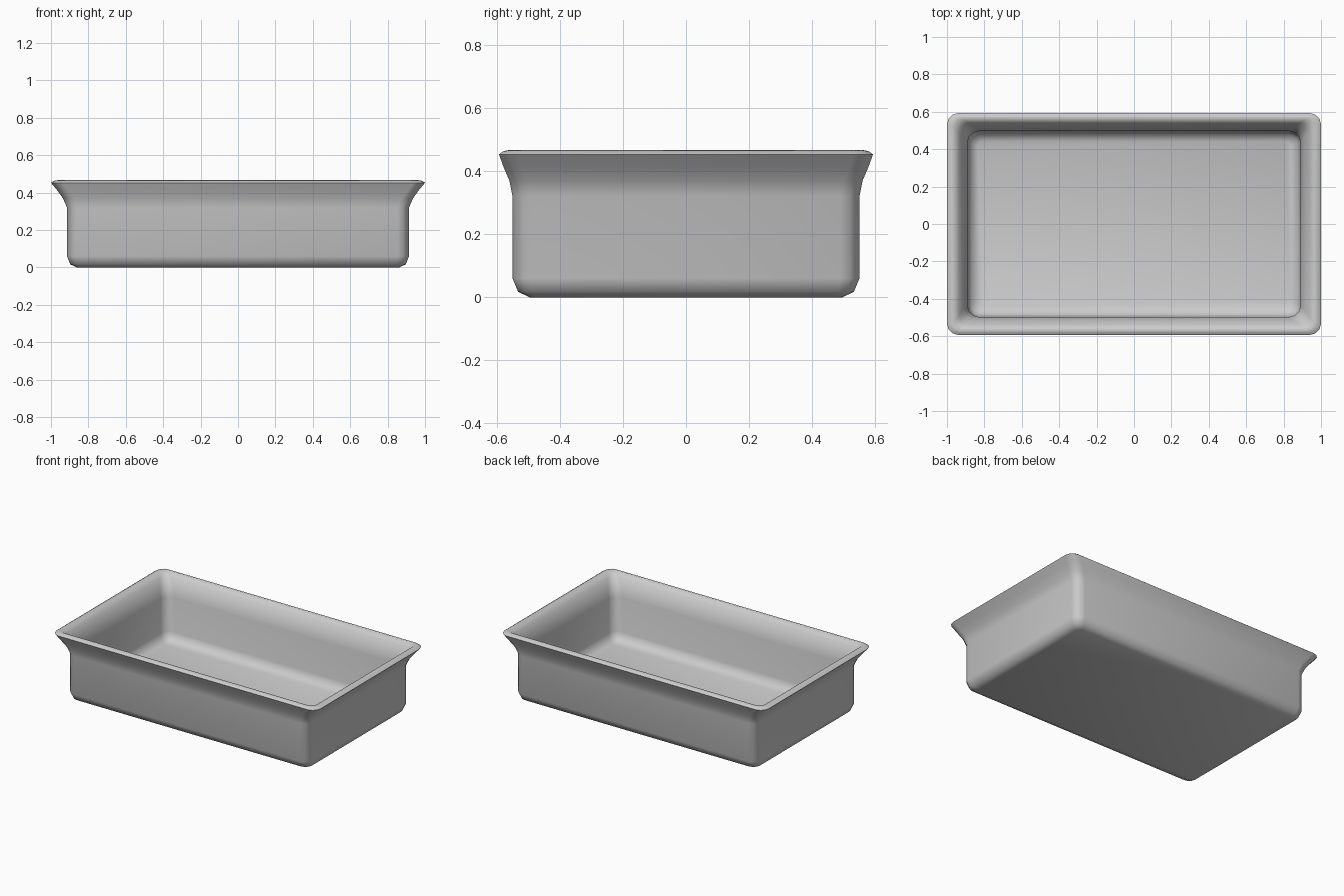
import bpy, bmesh, math

if "Cube" in bpy.data.objects:
    bpy.data.objects.remove(bpy.data.objects["Cube"])

SEG = 3  # segments per rounded corner


def ring(bm, hx, hy, z, r):
    """Rounded rectangle loop of vertices."""
    verts = []
    for k, (sx, sy) in enumerate([(1, 1), (-1, 1), (-1, -1), (1, -1)]):
        for i in range(SEG + 1):
            a = math.pi / 2 * (k + i / SEG)
            verts.append(bm.verts.new((sx * (hx - r) + r * math.cos(a),
                                       sy * (hy - r) + r * math.sin(a), z)))
    return verts


# profile: half width, half depth, height, corner radius
profile = [
    # outside, from base up to the flared lip
    (0.86, 0.495, 0.0, 0.03),
    (0.897, 0.532, 0.017, 0.05),
    (0.914, 0.55, 0.06, 0.06),
    (0.914, 0.55, 0.32, 0.06),
    (0.936, 0.56, 0.37, 0.06),
    (0.966, 0.578, 0.412, 0.06),
    (1.0, 0.593, 0.453, 0.06),
    # lip crest
    (0.985, 0.58, 0.463, 0.05),
    (0.962, 0.562, 0.467, 0.04),
    # inside, down to the floor
    (0.935, 0.54, 0.44, 0.05),
    (0.908, 0.515, 0.395, 0.06),
    (0.89, 0.497, 0.33, 0.06),
    (0.888, 0.495, 0.095, 0.06),
    (0.872, 0.479, 0.052, 0.05),
    (0.835, 0.442, 0.035, 0.03),
]

# tray body
bm = bmesh.new()
rings = [ring(bm, *p) for p in profile]
n = len(rings[0])
for a, b in zip(rings, rings[1:]):
    for i in range(n):
        j = (i + 1) % n
        bm.faces.new((a[i], a[j], b[j], b[i]))
bm.faces.new(rings[0][::-1])
bm.faces.new(rings[-1])
bmesh.ops.recalc_face_normals(bm, faces=bm.faces[:])
mesh = bpy.data.meshes.new("tray")
bm.to_mesh(mesh)
bm.free()
tray = bpy.data.objects.new("tray", mesh)
bpy.context.collection.objects.link(tray)

# smooth shading
bpy.context.view_layer.objects.active = tray
tray.select_set(True)
bpy.ops.object.shade_smooth_by_angle(angle=math.radians(60))
